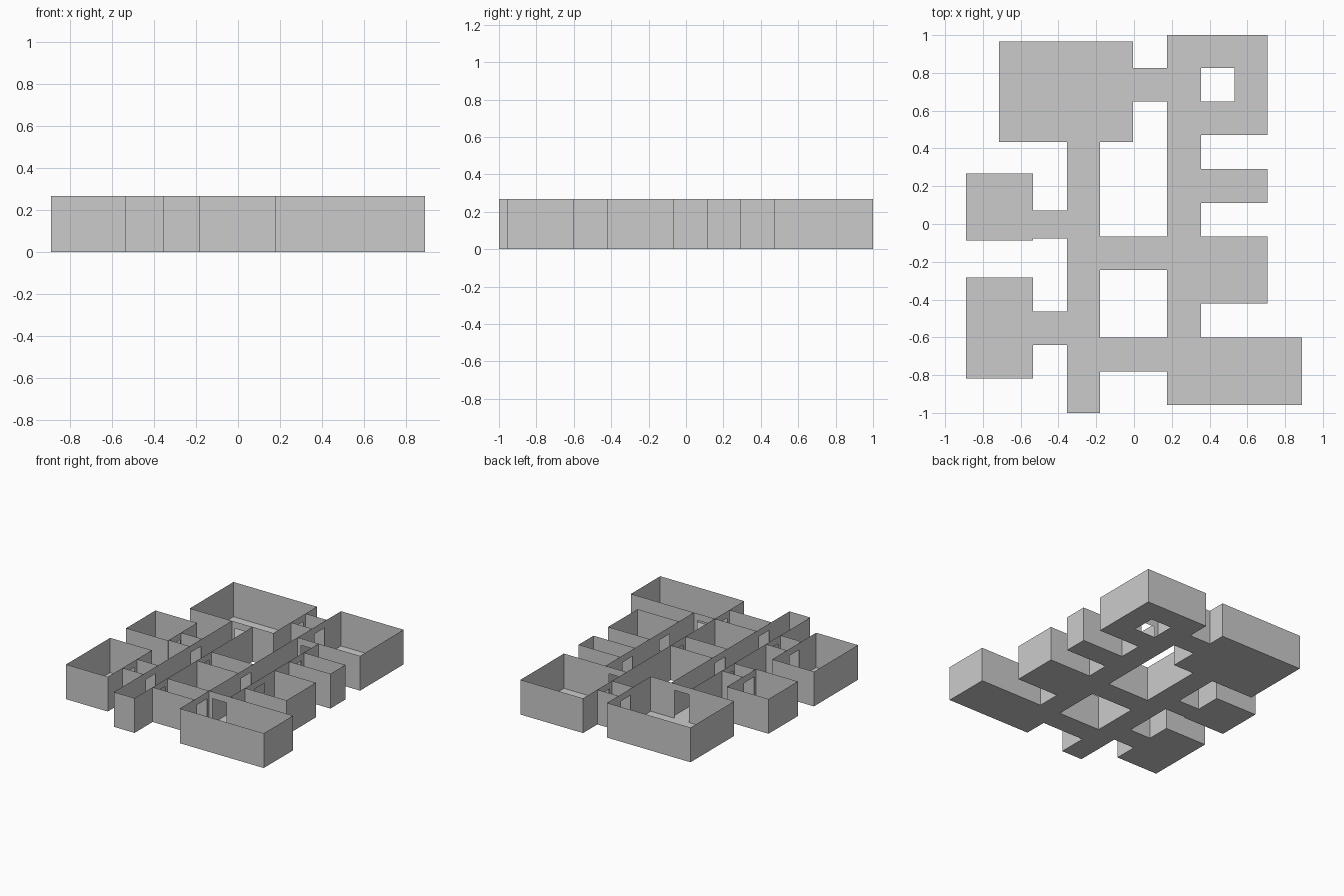
import bpy, bmesh

cube = bpy.data.objects.get("Cube")
if cube:
    bpy.data.objects.remove(cube, do_unlink=True)

HEIGHT = 0.267
DOOR_W, DOOR_H = 0.12, 0.215

grey = bpy.data.materials.new("plain_grey")
grey.use_nodes = True
colour = (0.6, 0.6, 0.6, 1)
grey.diffuse_color = colour
grey.node_tree.nodes["Principled BSDF"].inputs["Base Color"].default_value = colour

# Shared grid lines of the plan
WEST, WEST_IN, HALL_L, HALL_R = -0.89, -0.535, -0.356, -0.18
RIGHT_L, RIGHT_R, EAST = 0.176, 0.355, 0.708

# Each area: left, front, right, back
areas = {
    "back_right_room": (-0.714, 0.434, -0.004, 0.965),
    "middle_right_room": (WEST, -0.087, WEST_IN, 0.268),
    "front_right_room": (WEST, -0.818, WEST_IN, -0.283),
    "back_left_room": (RIGHT_L, 0.472, EAST, 1.0),
    "alcove": (RIGHT_R, 0.112, EAST, 0.292),
    "middle_left_room": (RIGHT_R, -0.422, EAST, -0.066),
    "front_left_room": (RIGHT_L, -0.958, 0.89, -0.602),
    "right_corridor": (HALL_L, -1.0, HALL_R, 0.434),
    "left_corridor": (RIGHT_L, -0.602, RIGHT_R, 0.472),
    "back_passage": (-0.004, 0.648, RIGHT_L, 0.826),
    "centre_passage": (HALL_R, -0.244, RIGHT_L, -0.066),
    "front_passage": (HALL_R, -0.78, RIGHT_L, -0.602),
    "middle_right_passage": (WEST_IN, -0.078, HALL_L, 0.071),
    "front_right_passage": (WEST_IN, -0.64, HALL_L, -0.463),
}
STAIR_HOLE = (0.355, 0.648, 0.532, 0.826)


def finish(bm, name):
    bmesh.ops.remove_doubles(bm, verts=bm.verts, dist=0.0005)
    mesh = bpy.data.meshes.new(name)
    bm.to_mesh(mesh)
    bm.free()
    mesh.materials.append(grey)
    bpy.context.collection.objects.link(bpy.data.objects.new(name, mesh))


def quad(bm, corners):
    bm.faces.new([bm.verts.new(c) for c in corners])


def floor(bm, x0, y0, x1, y1):
    quad(bm, [(x0, y0, 0), (x1, y0, 0), (x1, y1, 0), (x0, y1, 0)])


def edges(rect):
    """Plan edges as (axis, position, start, end); axis is the running one."""
    x0, y0, x1, y1 = rect
    return [(0, y0, x0, x1), (0, y1, x0, x1), (1, x0, y0, y1), (1, x1, y0, y1)]


def wall(bm, axis, pos, a, b, z0=0, z1=HEIGHT):
    if b - a < 0.001:
        return
    pts = [(a, z0), (b, z0), (b, z1), (a, z1)]
    quad(bm, [(t, pos, z) if axis == 0 else (pos, t, z) for t, z in pts])


# A doorway stands wherever two areas share a stretch of edge
names = list(areas)
doors = []
for i, first in enumerate(names):
    for second in names[i + 1:]:
        for ax, p, a, b in edges(areas[first]):
            for bx, q, c, d in edges(areas[second]):
                lo, hi = max(a, c), min(b, d)
                if ax == bx and abs(p - q) < 0.001 and hi - lo > 0.01:
                    doors.append((ax, p, lo, hi))

done = set()
for name, rect in areas.items():
    bm = bmesh.new()
    if name == "back_left_room":
        x0, y0, x1, y1 = rect
        h0, k0, h1, k1 = STAIR_HOLE
        for part in ((x0, y0, x1, k0), (x0, k1, x1, y1), (x0, k0, h0, k1), (h1, k0, x1, k1)):
            floor(bm, *part)
    else:
        floor(bm, *rect)
    finish(bm, name + "_floor")

    bm = bmesh.new()
    for ax, p, a, b in edges(rect):
        start = a
        hits = sorted(d for d in doors if d[0] == ax and abs(d[1] - p) < 0.001
                      and d[2] > a - 0.001 and d[3] < b + 0.001)
        for door in hits:
            lo, hi = door[2:]
            wall(bm, ax, p, start, lo)
            start = hi
            if door not in done:
                done.add(door)
                mid = (lo + hi) / 2
                l, r = mid - DOOR_W / 2, mid + DOOR_W / 2
                wall(bm, ax, p, lo, l)
                wall(bm, ax, p, r, hi)
                wall(bm, ax, p, l, r, DOOR_H)
        wall(bm, ax, p, start, b)
    finish(bm, name + "_walls")
